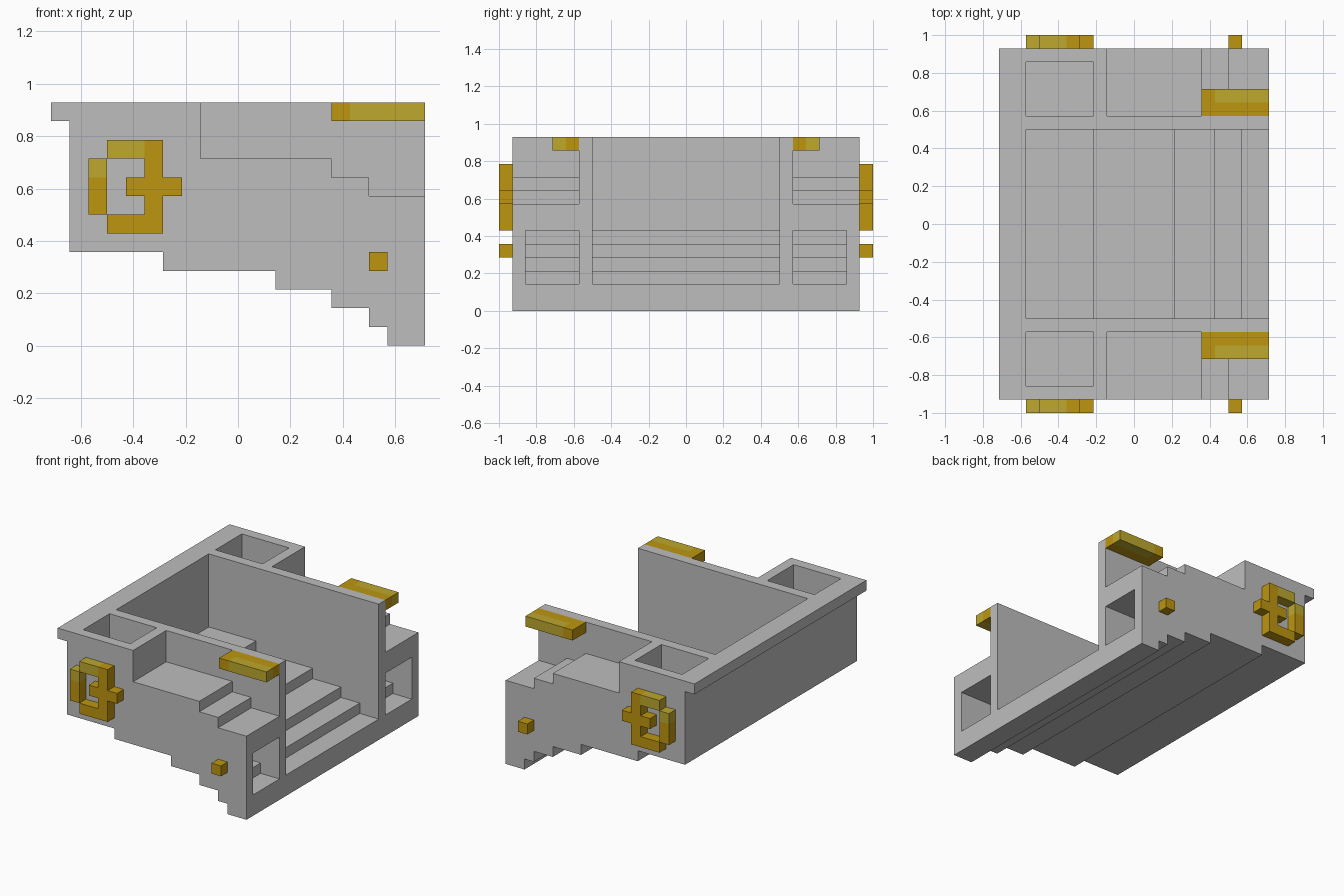
import bpy
import bmesh

cube = bpy.data.objects.get("Cube")
if cube:
    bpy.data.objects.remove(cube, do_unlink=True)

U = 1 / 14  # one block of the design grid


def material(name, color):
    m = bpy.data.materials.new(name)
    m.use_nodes = True
    m.diffuse_color = (*color, 1)
    bsdf = next(n for n in m.node_tree.nodes if n.type == 'BSDF_PRINCIPLED')
    bsdf.inputs["Base Color"].default_value = (*color, 1)
    return m


GREY = material("stone grey", (0.515, 0.515, 0.515))
GOLD = material("dark gold", (0.515, 0.305, 0.005))
LIGHT = material("light gold", (0.515, 0.392, 0.027))


def prism(name, profile, y0, y1, mat):
    """Extrude an (x, z) profile from y0 to y1, all in grid blocks."""
    bm = bmesh.new()
    face = bm.faces.new([bm.verts.new((x * U, y0 * U, z * U)) for x, z in profile])
    ext = bmesh.ops.extrude_face_region(bm, geom=[face])
    new = [g for g in ext["geom"] if isinstance(g, bmesh.types.BMVert)]
    bmesh.ops.translate(bm, verts=new, vec=(0, (y1 - y0) * U, 0))
    bmesh.ops.recalc_face_normals(bm, faces=bm.faces)
    mesh = bpy.data.meshes.new(name)
    bm.to_mesh(mesh)
    bm.free()
    mesh.materials.append(mat)
    obj = bpy.data.objects.new(name, mesh)
    bpy.context.scene.collection.objects.link(obj)
    return obj


def box(name, x0, x1, y0, y1, z0, z1, mat):
    return prism(name, [(x0, z0), (x1, z0), (x1, z1), (x0, z1)], y0, y1, mat)


def cut(target, cutter):
    """Subtract the cutter from the target and discard it."""
    cutter.hide_render = True
    mod = target.modifiers.new("cut", 'BOOLEAN')
    mod.operation = 'DIFFERENCE'
    mod.solver = 'EXACT'
    mod.object = cutter
    deps = bpy.context.evaluated_depsgraph_get()
    mesh = bpy.data.meshes.new_from_object(target.evaluated_get(deps))
    target.modifiers.clear()
    target.data = mesh
    bpy.data.objects.remove(cutter, do_unlink=True)


# Body: stepped underside, overhanging rim along the closed end
body = prism("body", [(-9, 5), (-4, 5), (-4, 4), (2, 4), (2, 3), (5, 3), (5, 2), (7, 2),
                      (7, 1), (8, 1), (8, 0), (10, 0), (10, 13), (-10, 13),
                      (-10, 12), (-9, 12)], -13, 13, GREY)

# Central bay with a staircase floor
cut(body, prism("bay_cutter", [(-8, 6), (-3, 6), (-3, 5), (3, 5), (3, 4), (6, 4), (6, 3),
                               (8, 3), (8, 2), (11, 2), (11, 14), (-8, 14)], -7, 7, GREY))

for s in (-1, 1):
    # Stepped shelf outside each inner wall
    cut(body, prism("shelf_cutter", [(-2, 10), (5, 10), (5, 9), (7, 9), (7, 8), (11, 8),
                                     (11, 14), (-2, 14)], s * 8, s * 14, GREY))
    # Open-topped well near the rim
    cut(body, box("well_cutter", -8, -3, s * 8, s * 12, 6, 14, GREY))
    # Stepped tunnel under the shelf
    cut(body, prism("tunnel_cutter", [(-2, 5), (3, 5), (3, 4), (6, 4), (6, 3), (8, 3), (8, 2),
                                      (11, 2), (11, 6), (-2, 6)], s * 8, s * 12, GREY))

for s, side in ((-1, "front"), (1, "back")):
    # Gold rail along the top of each inner wall
    box(side + "_rail_inner", 5, 10, s * 8, s * 9, 12, 13, GOLD)
    box(side + "_rail_end", 5, 6, s * 9, s * 10, 12, 13, GOLD)
    box(side + "_rail_outer", 6, 10, s * 9, s * 10, 12, 13, LIGHT)

    # Raised ornament on each side wall
    y = (s * 13, s * 14)
    prism(side + "_ornament", [(-7, 6), (-4, 6), (-4, 8), (-3, 8), (-3, 9), (-4, 9), (-4, 11),
                               (-5, 11), (-5, 9), (-6, 9), (-6, 8), (-5, 8), (-5, 7),
                               (-7, 7)], *y, GOLD)
    box(side + "_ornament_top", -7, -5, *y, 10, 11, LIGHT)
    box(side + "_ornament_post", -8, -7, *y, 7, 9, GOLD)
    box(side + "_ornament_post_top", -8, -7, *y, 9, 10, LIGHT)

    # Small square stud
    box(side + "_stud", 7, 8, *y, 4, 5, GOLD)
